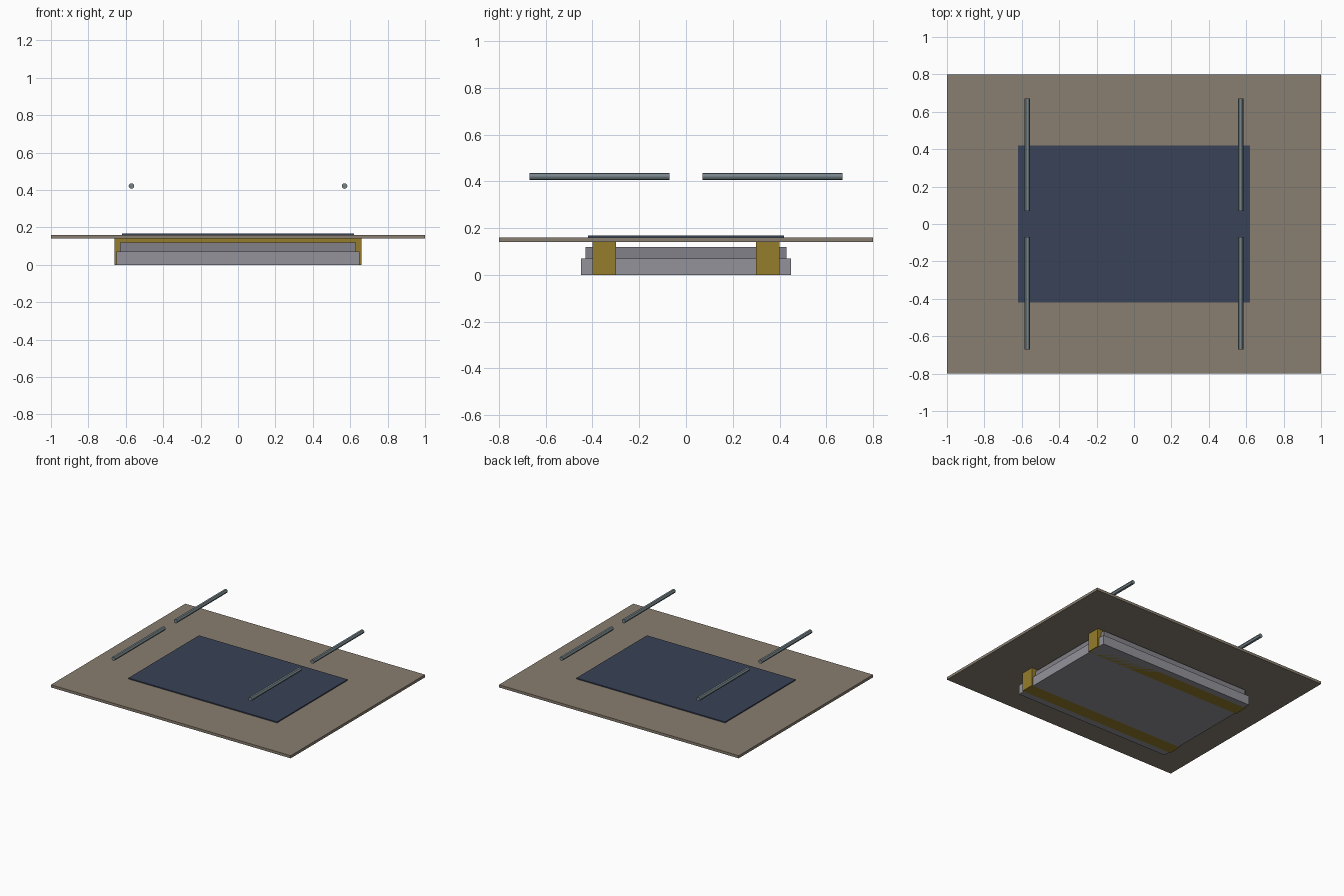
import bpy
from math import pi

if "Cube" in bpy.data.objects:
    bpy.data.objects.remove(bpy.data.objects["Cube"])


def material(name, rgb):
    m = bpy.data.materials.new(name)
    m.diffuse_color = (*rgb, 1)
    m.use_nodes = True
    m.node_tree.nodes["Principled BSDF"].inputs["Base Color"].default_value = m.diffuse_color
    return m


def box(name, hx, hy, z0, z1, mat, y=0):
    bpy.ops.mesh.primitive_cube_add(size=1, location=(0, y, (z0 + z1) / 2))
    o = bpy.context.object
    o.name = name
    o.scale = (2 * hx, 2 * hy, z1 - z0)
    bpy.ops.object.transform_apply(location=False, rotation=False, scale=True)
    o.data.materials.append(mat)
    return o


stone = material("stone", (0.29, 0.29, 0.32))
stone_dark = material("stone_dark", (0.22, 0.22, 0.25))
gold = material("gold", (0.30, 0.20, 0.025))
wood = material("wood", (0.25, 0.21, 0.16))
navy = material("navy", (0.04, 0.055, 0.095))
steel = material("steel", (0.18, 0.23, 0.25))

# stepped base
box("lower_base", 0.65, 0.45, 0, 0.07, stone)
box("upper_base", 0.63, 0.43, 0.07, 0.12, stone_dark)

# support beams running across the base
for side, y in (("front", -0.35), ("back", 0.35)):
    box(side + "_beam", 0.66, 0.05, 0, 0.14, gold, y)

# table top and inset mat
box("top_board", 1.0, 0.8, 0.14, 0.16, wood)
box("top_mat", 0.62, 0.42, 0.16, 0.168, navy)

# four floating rods
for sx, left_right in ((-1, "left"), (1, "right")):
    for sy, front_back in ((-1, "front"), (1, "back")):
        bpy.ops.mesh.primitive_cylinder_add(
            vertices=12, radius=0.015, depth=0.6,
            location=(sx * 0.57, sy * 0.37, 0.421), rotation=(pi / 2, 0, 0))
        rod = bpy.context.object
        rod.name = f"{front_back}_{left_right}_rod"
        rod.data.materials.append(steel)
        bpy.ops.object.shade_smooth_by_angle()
